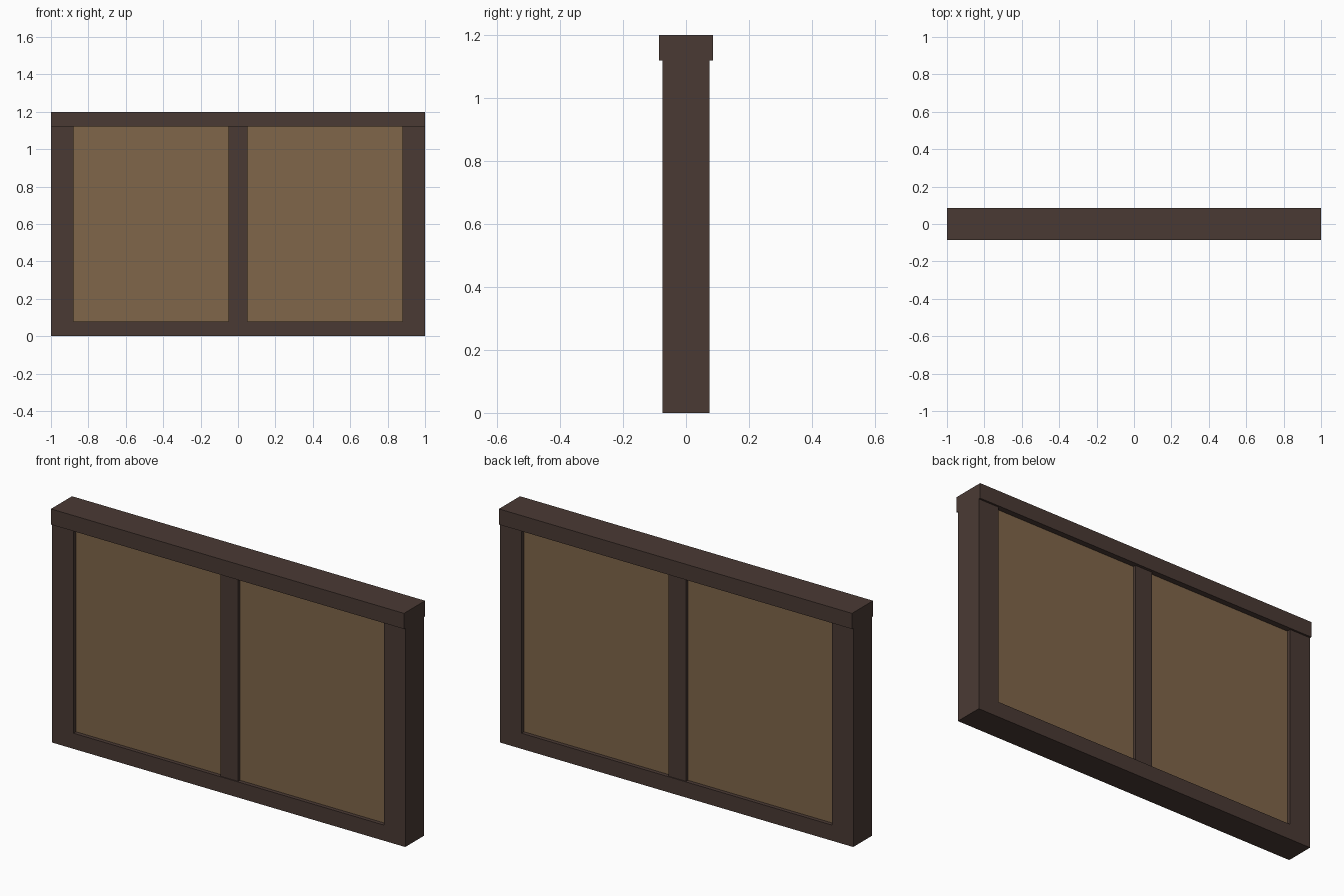
import bpy

old = bpy.data.objects.get("Cube")
if old:
    bpy.data.objects.remove(old, do_unlink=True)


def material(name, rgb):
    mat = bpy.data.materials.new(name)
    mat.use_nodes = True
    color = (*rgb, 1)
    mat.diffuse_color = color
    bsdf = mat.node_tree.nodes["Principled BSDF"]
    bsdf.inputs["Base Color"].default_value = color
    bsdf.inputs["Roughness"].default_value = 0.9
    return mat


def box(name, x, z, half_depth, mat):
    """Box spanning the x and z ranges, centred on y = 0."""
    bpy.ops.mesh.primitive_cube_add(size=1)
    ob = bpy.context.object
    ob.name = name
    ob.location = ((x[0] + x[1]) / 2, 0, (z[0] + z[1]) / 2)
    ob.scale = (x[1] - x[0], 2 * half_depth, z[1] - z[0])
    bpy.ops.object.transform_apply(location=True, scale=True)
    ob.data.materials.append(mat)
    return ob


dark_wood = material("dark brown wood", (0.0685, 0.0423, 0.0343))
tan_panel = material("tan panel", (0.216, 0.133, 0.0685))

SILL, CAP, TOP = 0.08, 1.12, 1.2
POST, MULLION = 0.88, 0.05

# Frame: wide cap rail, sill and centre post
box("top_rail", (-1, 1), (CAP, TOP), 0.085, dark_wood)
box("bottom_rail", (-POST, POST), (0, SILL), 0.075, dark_wood)
box("centre_post", (-MULLION, MULLION), (SILL, CAP), 0.07, dark_wood)

# Side posts and recessed panels, one of each per side
for side, s in (("left", 1), ("right", -1)):
    box(side + "_post", sorted((s * POST, s)), (0, CAP), 0.075, dark_wood)
    box(side + "_panel", sorted((s * MULLION, s * POST)), (SILL, CAP), 0.055, tan_panel)
